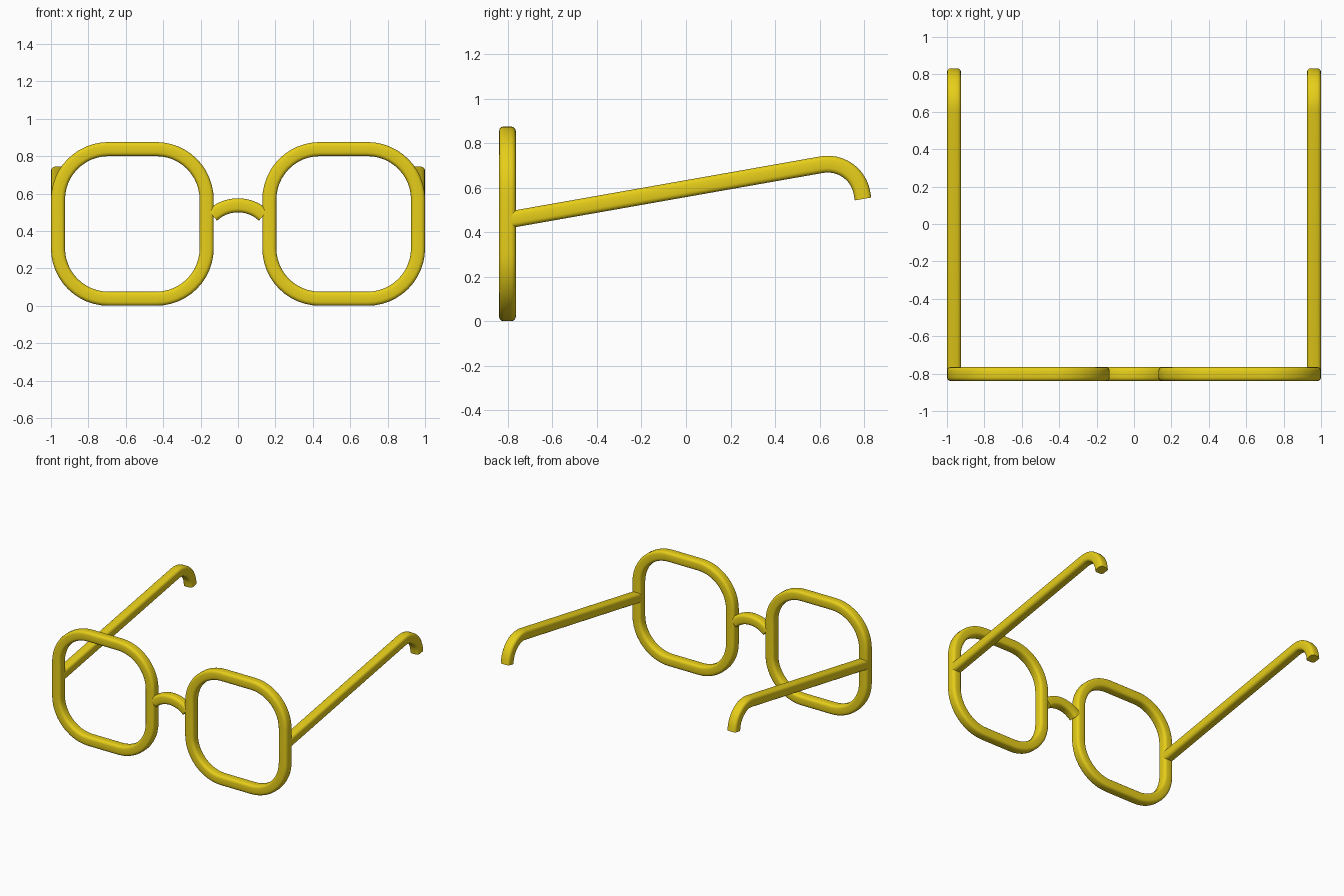
import bpy, bmesh, math
from mathutils import Vector

if "Cube" in bpy.data.objects:
    bpy.data.objects.remove(bpy.data.objects["Cube"])

HALF = 0.0375      # half thickness of the wire
CORNER = 0.02      # rounding of its square section
FRONT_Y = -0.8025  # depth of the front frame

gold = bpy.data.materials.new("gold")
gold.diffuse_color = (0.80, 0.62, 0.01, 1)
gold.use_nodes = True
gold.node_tree.nodes["Principled BSDF"].inputs["Base Color"].default_value = gold.diffuse_color


def arc(cu, cv, r, a0, a1, n):
    """Points on an arc in a 2D plane, angles in degrees."""
    out = []
    for i in range(n + 1):
        a = math.radians(a0 + (a1 - a0) * i / n)
        out.append(Vector((cu + r * math.cos(a), cv + r * math.sin(a))))
    return out


def rounded_rect(cu, cv, hu, hv, r, n):
    """Closed outline of a rectangle with rounded corners."""
    pts = []
    for k, (su, sv) in enumerate([(1, 1), (-1, 1), (-1, -1), (1, -1)]):
        pts += arc(cu + su * (hu - r), cv + sv * (hv - r), r, 90 * k, 90 * k + 90, n)
    return pts


def sweep(name, path, to_3d, closed=False, mirror=False):
    """Sweep the rounded square section along a flat path."""
    section = rounded_rect(0, 0, HALF, HALF, CORNER, 3)
    bm = bmesh.new()
    rings = []
    n = len(path)
    for i, p in enumerate(path):
        a = path[(i - 1) % n] if closed or i > 0 else p
        b = path[(i + 1) % n] if closed or i < n - 1 else p
        d1 = (p - a).normalized() if a != p else (b - p).normalized()
        d2 = (b - p).normalized() if b != p else d1
        t = (d1 + d2).normalized()
        side = Vector((-t.y, t.x)) / t.dot(d1)
        rings.append([bm.verts.new(to_3d(p + side * s.x, s.y)) for s in section])
    m = len(section)
    for i in range(n if closed else n - 1):
        r0, r1 = rings[i], rings[(i + 1) % n]
        for j in range(m):
            k = (j + 1) % m
            bm.faces.new((r0[j], r0[k], r1[k], r1[j]))
    if not closed:
        bm.faces.new(rings[0])
        bm.faces.new(rings[-1])
    bmesh.ops.recalc_face_normals(bm, faces=bm.faces)
    mesh = bpy.data.meshes.new(name)
    bm.to_mesh(mesh)
    bm.free()
    mesh.materials.append(gold)
    ob = bpy.data.objects.new(name, mesh)
    bpy.context.collection.objects.link(ob)
    bpy.ops.object.select_all(action='DESELECT')
    ob.select_set(True)
    bpy.context.view_layer.objects.active = ob
    bpy.ops.object.shade_smooth_by_angle(angle=math.radians(40))
    if mirror:
        ob.modifiers.new("mirror", 'MIRROR').use_mirror_merge = False
    return ob


def front_plane(p, w):
    return (p.x, FRONT_Y + w, p.y)


def side_plane(p, w):
    return (0.9625 + w, p.x, p.y)


# Lens rims: rounded squares, mirrored left to right
sweep("lens_rims", rounded_rect(0.565, 0.4375, 0.3975, 0.40, 0.27, 12),
      front_plane, closed=True, mirror=True)

# Arched nose bridge
sweep("nose_bridge", arc(0, 0.337, 0.20, 133, 47, 14), front_plane)

# Temple arms: sloped rod with a hooked ear tip
slope = math.radians(10)
hook = arc(0.637, 0.550, 0.156, 100, 10, 12)
start = hook[0] - Vector((math.cos(slope), math.sin(slope))) * 1.425
end = hook[-1] + Vector((math.sin(slope), -math.cos(slope))) * 0.028
sweep("temple_arms", [start] + hook + [end], side_plane, mirror=True)
